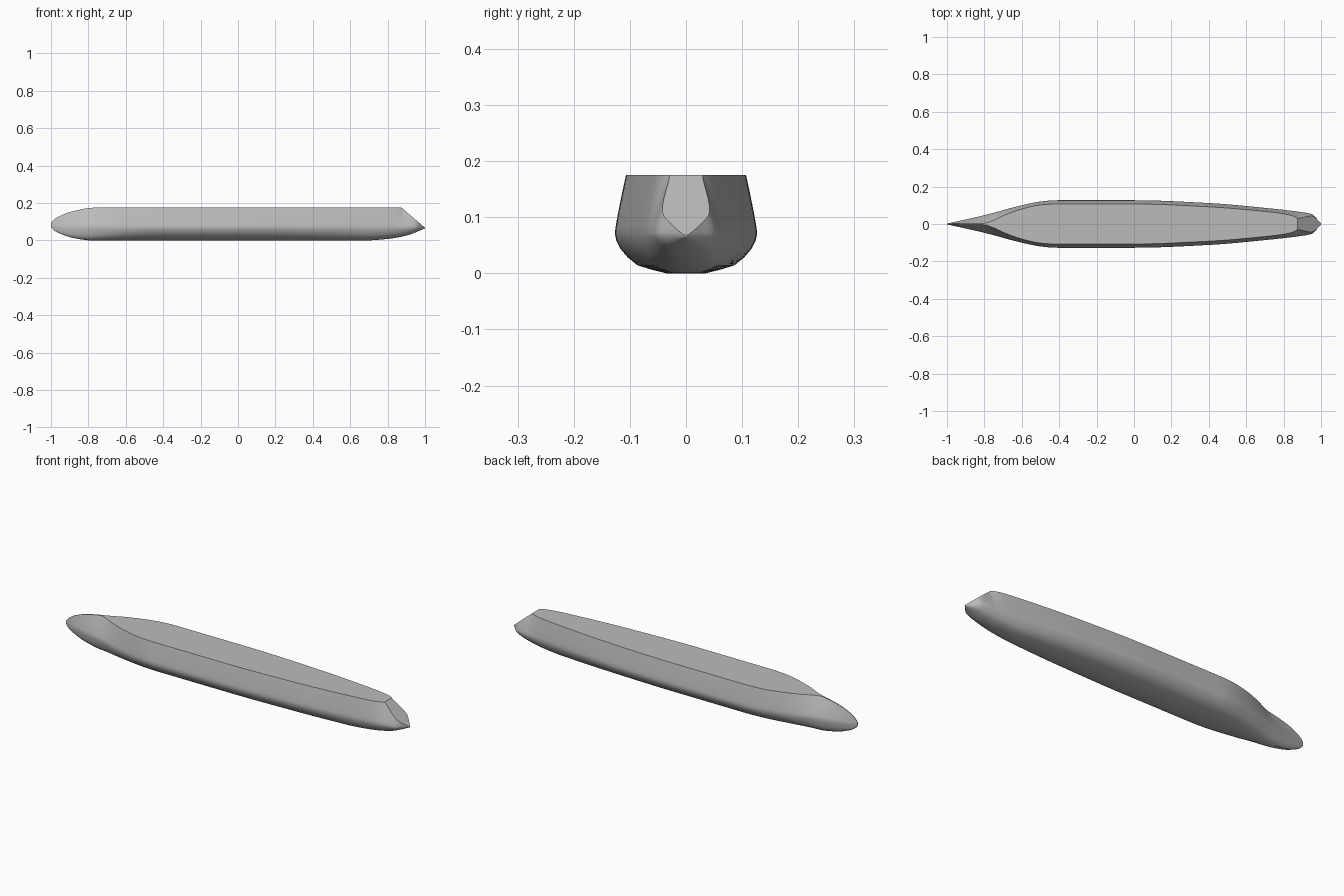
import bpy, bmesh, math
from mathutils import Vector

cube = bpy.data.objects.get("Cube")
if cube:
    bpy.data.objects.remove(cube)


def curve(keys):
    """Smooth curve through (x, value) keys that never overshoots them."""
    n = len(keys)
    s = [(keys[i + 1][1] - keys[i][1]) / (keys[i + 1][0] - keys[i][0]) for i in range(n - 1)]
    m = [s[0]] + [2 * a * b / (a + b) if a * b > 0 else 0 for a, b in zip(s, s[1:])] + [s[-1]]

    def value(x):
        i = max(k for k in range(n - 1) if k == 0 or keys[k][0] <= x)
        (x0, v0), (x1, v1) = keys[i], keys[i + 1]
        h = x1 - x0
        t = (x - x0) / h
        return (v0 * (1 + 2 * t) * (1 - t) ** 2 + h * m[i] * t * (1 - t) ** 2
                + v1 * t * t * (3 - 2 * t) + h * m[i + 1] * t * t * (t - 1))
    return value


# Hull lines along the length: widest half breadth, deck half breadth, top and keel heights
beam = curve([(-1, 0.002), (-0.8, 0.047), (-0.6, 0.1), (-0.5, 0.12), (-0.42, 0.127), (0, 0.127),
              (0.4, 0.112), (0.7, 0.086), (0.9, 0.063), (0.95, 0.053), (0.98, 0.025), (1, 0.003)])
deck = curve([(-1, 0.001), (-0.8, 0.004), (-0.76, 0.016), (-0.7, 0.044), (-0.6, 0.08), (-0.5, 0.102),
              (-0.42, 0.107), (0, 0.107), (0.4, 0.092), (0.7, 0.067), (0.82, 0.051),
              (0.86, 0.039), (0.88, 0.028), (0.95, 0.02), (1, 0.002)])
top = curve([(-1, 0.092), (-0.985, 0.11), (-0.95, 0.132), (-0.88, 0.157), (-0.77, 0.175), (1, 0.175)])
keel = curve([(-1, 0.072), (-0.985, 0.055), (-0.95, 0.036), (-0.88, 0.013), (-0.78, 0),
              (0.68, 0), (0.8, 0.008), (0.9, 0.026), (1, 0.064)])

# Half section from keel to widest point: (share of beam, share of height)
BILGE = [(0, 0), (0.27, 0), (0.5, 0.1), (0.68, 0.2), (0.82, 0.4), (0.92, 0.61), (0.98, 0.82), (1, 1)]
FLARE = [0.12, 0.3, 0.5, 0.75, 1]


def half_section(x):
    b, d, zt, zk = beam(x), deck(x), top(x), keel(x)
    zm = max(zk + 0.003, min(0.072, zk + 0.45 * (zt - zk))) if x > -0.7 else zk + 0.43 * (zt - zk)
    pts = [(b * u, zk + (zm - zk) * v) for u, v in BILGE]
    pts += [(b + (d - b) * (0.45 * t + 0.55 * t ** 1.3), zm + (zt - zm) * t) for t in FLARE]
    return pts


# Loft the mirrored sections from bow to stern
bm = bmesh.new()
rings = []
COUNT = 120
for i in range(COUNT + 1):
    x = -math.cos(math.pi * i / COUNT)
    half = half_section(x)
    loop = half + [(-y, z) for y, z in half[:0:-1]]
    rings.append([bm.verts.new((x, y, z)) for y, z in loop])
for a, b in zip(rings, rings[1:]):
    for k in range(len(a)):
        j = (k + 1) % len(a)
        bm.faces.new((a[k], a[j], b[j], b[k]))
for end in (rings[0], rings[-1]):
    bm.faces.new(end)

# Cut the sloping stern and close it with a flat transom
cut = bmesh.ops.bisect_plane(bm, geom=bm.verts[:] + bm.edges[:] + bm.faces[:],
                             plane_co=Vector((0.875, 0, 0.175)),
                             plane_no=Vector((0.107, 0, 0.125)).normalized(), clear_outer=True)
edges = [e for e in cut["geom_cut"] if isinstance(e, bmesh.types.BMEdge)]
bmesh.ops.contextual_create(bm, geom=edges)
bmesh.ops.recalc_face_normals(bm, faces=bm.faces[:])

mesh = bpy.data.meshes.new("hull")
bm.to_mesh(mesh)
bm.free()
hull = bpy.data.objects.new("hull", mesh)
bpy.context.collection.objects.link(hull)

# Plain grey paint
grey = bpy.data.materials.new("hull grey")
grey.use_nodes = True
color = (0.5, 0.5, 0.5, 1)
grey.diffuse_color = color
grey.node_tree.nodes["Principled BSDF"].inputs["Base Color"].default_value = color
mesh.materials.append(grey)

bpy.context.view_layer.objects.active = hull
hull.select_set(True)
bpy.ops.object.shade_smooth_by_angle(angle=math.radians(35))
